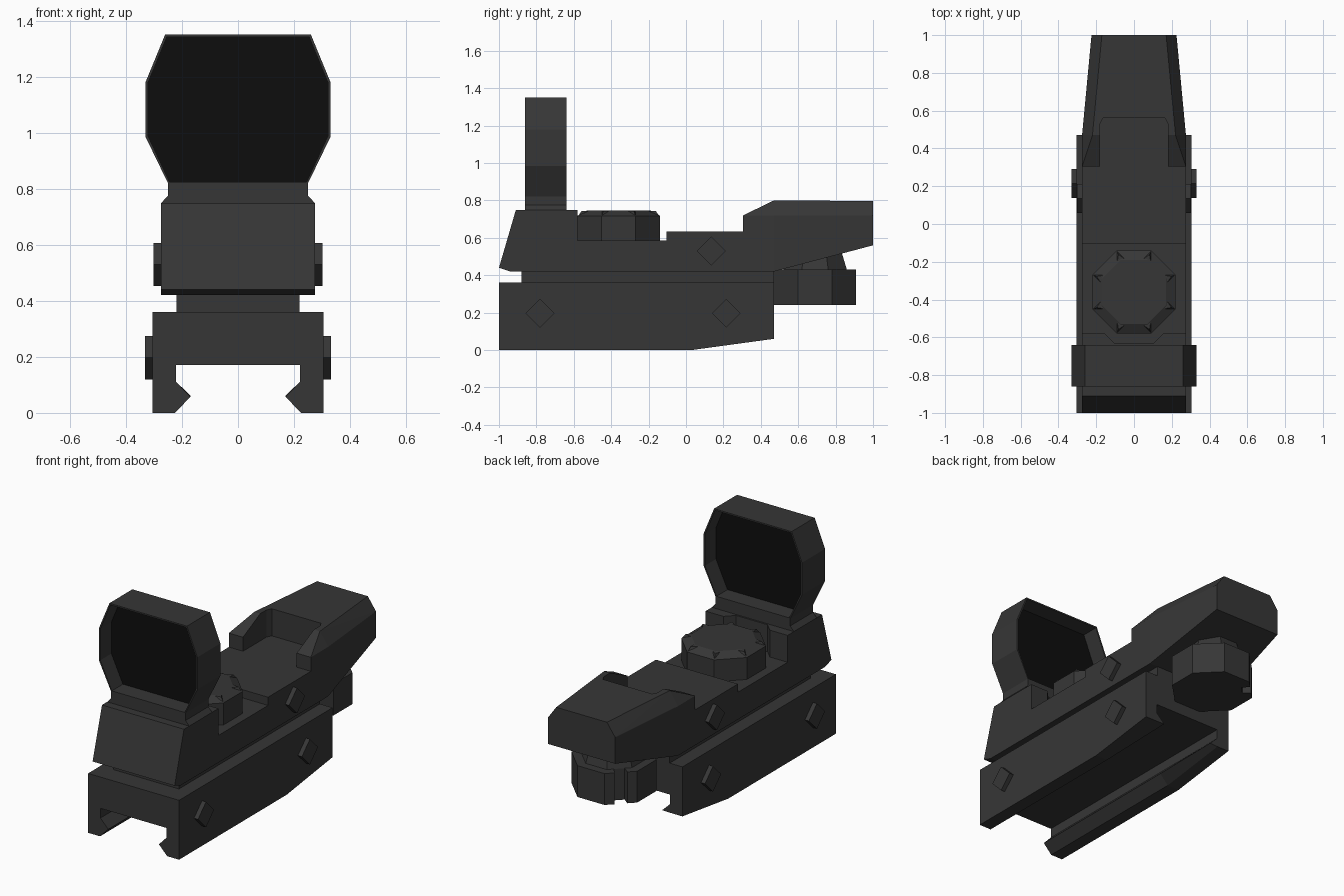
import bpy, bmesh, math
from mathutils import Vector

if "Cube" in bpy.data.objects:
    bpy.data.objects.remove(bpy.data.objects["Cube"])


def material(name, v):
    m = bpy.data.materials.new(name)
    m.diffuse_color = (v, v, v, 1)
    m.use_nodes = True
    m.node_tree.nodes["Principled BSDF"].inputs["Base Color"].default_value = m.diffuse_color
    return m


DARK = material("dark_grey_metal", 0.037)
BLACK = material("black_glass", 0.0042)


def finish(name, bm, mat):
    bmesh.ops.recalc_face_normals(bm, faces=bm.faces)
    me = bpy.data.meshes.new(name)
    bm.to_mesh(me)
    bm.free()
    me.materials.append(mat)
    ob = bpy.data.objects.new(name, me)
    bpy.context.collection.objects.link(ob)
    return ob


def loft(name, rings, mat=DARK, closed=False):
    """Skin matching rings; cap the ends, or join last ring to first."""
    bm = bmesh.new()
    vs = [[bm.verts.new(p) for p in r] for r in rings]
    n = len(vs[0])
    pairs = list(zip(vs, vs[1:])) + ([(vs[-1], vs[0])] if closed else [])
    for a, b in pairs:
        for i in range(n):
            j = (i + 1) % n
            bm.faces.new((a[i], a[j], b[j], b[i]))
    if not closed:
        bm.faces.new(vs[0])
        bm.faces.new(vs[-1])
    return finish(name, bm, mat)


def hull(name, pts, mat=DARK):
    bm = bmesh.new()
    for p in pts:
        bm.verts.new(p)
    bmesh.ops.convex_hull(bm, input=bm.verts)
    bmesh.ops.dissolve_limit(bm, angle_limit=0.01, verts=bm.verts, edges=bm.edges)
    return finish(name, bm, mat)


def mirrored(half):
    return half + [(-x, z) for x, z in reversed(half)]


def along_y(prof, y):
    return [(x, y, z) for x, z in prof]


def box(name, x, y0, y1, z0, z1, mat=DARK):
    return loft(name, [[(-x, y0, z), (x, y0, z), (x, y1, z), (-x, y1, z)] for z in (z0, z1)], mat)


def octagon(apothem, cy, z):
    r = apothem / math.cos(math.pi / 8)
    return [(r * math.cos(a), cy + r * math.sin(a), z)
            for a in [math.pi / 8 + k * math.pi / 4 for k in range(8)]]


def cut(ob, cutter):
    mod = ob.modifiers.new("cut", 'BOOLEAN')
    mod.operation = 'DIFFERENCE'
    mod.solver = 'EXACT'
    mod.object = cutter
    cutter.hide_render = True
    cutter.hide_viewport = True
    cutter.display_type = 'WIRE'


# Rail clamp with hooked channel and raised rear underside
clamp = mirrored([(.305, .36), (.305, 0), (.225, 0), (.17, .057), (.222, .112), (.222, .17)])
raised = [(x, max(z, .06)) for x, z in clamp]
raised = [(x, z + .002 if abs(x) == .17 else z) for x, z in raised]
loft("rail_clamp", [along_y(clamp, -1), along_y(clamp, .03), along_y(raised, .47)])
box("neck", .22, -.88, .47, .36, .42)

# Main body from its side profile
side = [(-1, .44), (-.94, .42), (.305, .42), (.305, .635), (-.105, .635),
        (-.105, .585), (-.58, .585), (-.58, .748), (-.91, .748)]
body = loft("main_body", [[(x, y, z) for y, z in side] for x in (-.275, .275)])
cut(body, loft("dial_clearance_cutter", [octagon(.255, -.375, .585), octagon(.255, -.375, .9)]))

# Rear hood, tapered and chamfered, with a front recess
pts = []
for s in (-1, 1):
    pts += [(s * .275, .305, .42), (s * .275, .305, .72), (s * .275, .47, .42),
            (s * .275, .47, .72), (s * .22, .47, .8), (s * .225, 1, .56),
            (s * .225, 1, .72), (s * .17, 1, .797)]
hood = hull("rear_hood", pts)
plan = [(.18, .2), (.18, .53), (.165, .56), (-.165, .56), (-.18, .53), (-.18, .2)]
cut(hood, loft("recess_cutter", [[(x, y, z) for x, y in plan] for z in (.635, .95)]))

# Lens frame, its foot and the glass
outer = mirrored([(.26, 1.35), (.33, 1.18), (.33, .985), (.25, .82)])
inner = mirrored([(.254, 1.341), (.321, 1.178), (.321, .988), (.244, .823)])
loft("lens_frame", [along_y(outer, -.86), along_y(outer, -.64),
                    along_y(inner, -.64), along_y(inner, -.86)], closed=True)
loft("lens_glass", [along_y(inner, -.754), along_y(inner, -.746)], BLACK)
foot = mirrored([(.25, .82), (.25, .775), (.275, .748)])
loft("frame_foot", [along_y(foot, -.86), along_y(foot, -.64)])

# Top dial with chamfered rim and small corner ridges
CY = -.36
loft("top_dial", [octagon(.22, CY, .585), octagon(.22, CY, .718), octagon(.17, CY, .746)])
for k in range(8):
    a = math.pi / 8 + k * math.pi / 4
    d = Vector((math.cos(a), math.sin(a), 0))
    t = Vector((-d.y, d.x, 0))
    c = Vector((0, CY, 0))
    up = Vector((0, 0, 1))
    hull("dial_ridge", [c + d * .183 + t * .02 + up * .744, c + d * .183 - t * .02 + up * .744,
                        c + d * .236 + up * .716, c + d * .214 + up * .744,
                        c + d * .18 + up * .72])

# Rear knob with a notch, and its collar
knob = loft("rear_knob", [octagon(.22, .69, .24), octagon(.22, .69, .43)])
d = Vector((-1, 1, 0)).normalized()
t = Vector((1, 1, 0)).normalized()
c = Vector((0, .69, 0))
slot = [c + d * u + t * v for u, v in ((.17, -.03), (.17, .03), (.3, .045), (.3, -.045))]
cut(knob, loft("notch_cutter", [[p + Vector((0, 0, z)) for p in slot] for z in (.2, .5)]))
loft("knob_collar", [octagon(.17, .69, .43), octagon(.14, .69, .53)])

# Diamond bolts on both sides
for s in (-1, 1):
    for y, z, x in ((-.78, .197, .305), (.215, .197, .305), (.135, .53, .275)):
        ring = [(y + .077, z), (y, z + .077), (y - .077, z), (y, z - .077)]
        loft("side_bolt", [[(s * u, p, q) for p, q in ring] for u in (x - .02, x + .027)])
